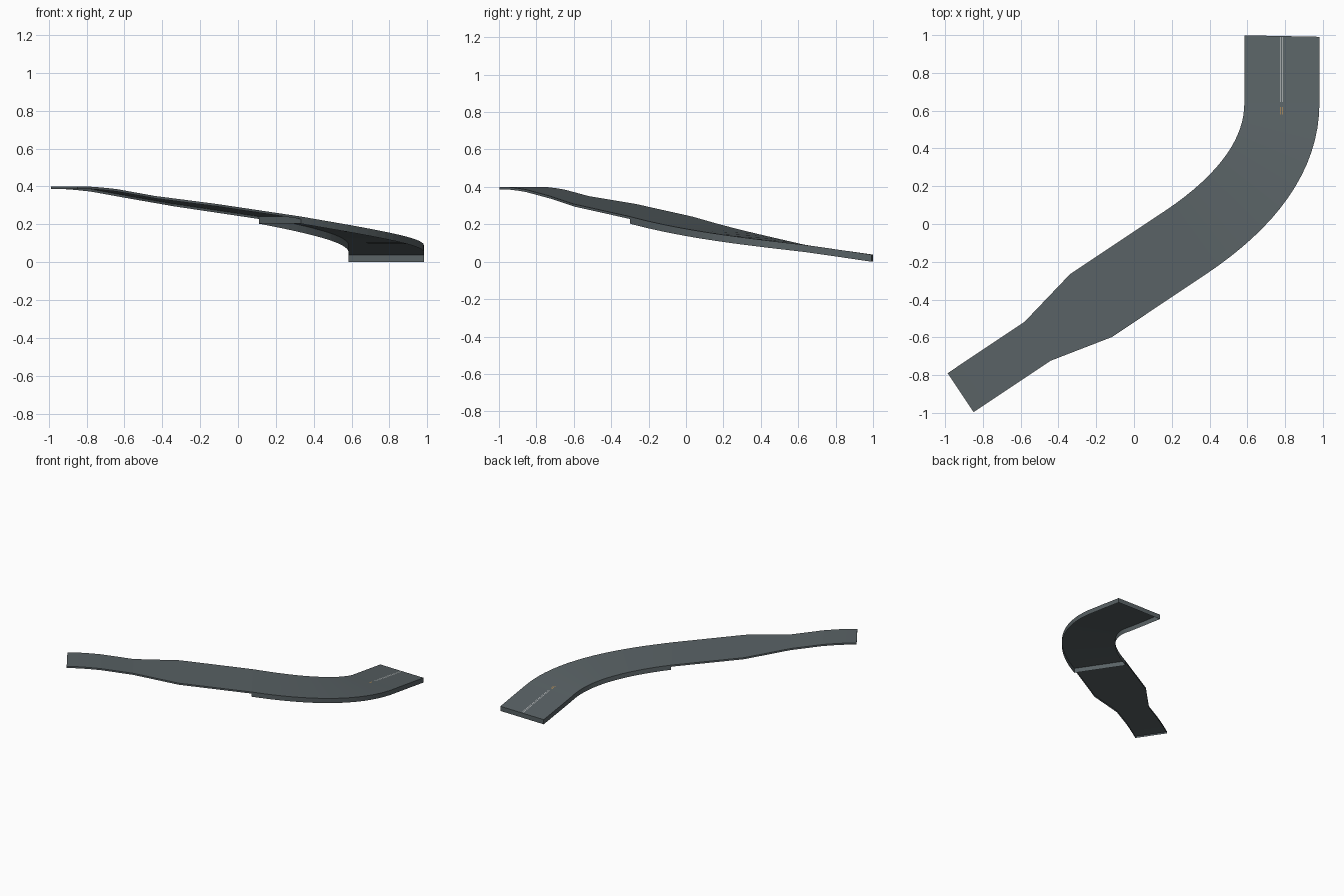
import bpy, bmesh, math
from mathutils import Vector

if "Cube" in bpy.data.objects:
    bpy.data.objects.remove(bpy.data.objects["Cube"])

def material(name, col):
    m = bpy.data.materials.new(name)
    m.diffuse_color = (*col, 1)
    m.use_nodes = True
    m.node_tree.nodes["Principled BSDF"].inputs["Base Color"].default_value = m.diffuse_color
    return m

asphalt = material("asphalt grey", (0.10, 0.122, 0.13))
white = material("line white", (0.75, 0.75, 0.75))
orange = material("line orange", (0.75, 0.36, 0.08))

def interp(table, s):
    for (a, u), (b, v) in zip(table, table[1:]):
        if s <= b:
            return u + (v - u) * max(0, s - a) / (b - a)
    return table[-1][1]

# Centre line: straight ramp, a bend, then a straight end
start, corner, end = Vector((-0.918, -0.893)), Vector((0.783, 0.243)), Vector((0.783, 0.995))
along = (corner - start).normalized()
b0, b1 = Vector((0.27, -0.10)), Vector((0.783, 0.64))
WALL = 1.37
pts = [start + along * s for s in (0, 0.08, 0.16, 0.25, 0.37, 0.49, 0.83, 1.1, WALL)]
for i in range(17):
    t = i / 16
    pts.append(b0 * (1 - t) ** 2 + corner * 2 * t * (1 - t) + b1 * t * t)
pts += [Vector((0.783, 0.82)), end]

dist = [0.0]
for p, q in zip(pts, pts[1:]):
    dist.append(dist[-1] + (q - p).length)
L = dist[-1]
heights = [(0, 0.4), (0.08, 0.399), (0.16, 0.394), (0.25, 0.386), (0.49, 0.35),
           (0.83, 0.308), (WALL, 0.241), (L - 0.36, 0.09), (L, 0.038)]
widths = [(0, 0.248), (0.49, 0.248), (0.83, 0.40), (L, 0.397)]

# Station: centre, unit vector to the left, height, half width
stations = []
for i, p in enumerate(pts):
    d = (pts[min(i + 1, len(pts) - 1)] - pts[max(i - 1, 0)]).normalized()
    if i == len(pts) - 1:
        d = Vector((0.02, 1)).normalized()
    stations.append((p, Vector((-d.y, d.x)), interp(heights, dist[i]), interp(widths, dist[i]) / 2))

def point(st, off, dz):
    p = st[0] + st[1] * off
    return (p.x, p.y, st[2] + dz)

def make(name, quads, mat):
    bm = bmesh.new()
    for q in quads:
        bm.faces.new([bm.verts.new(v) for v in q])
    bmesh.ops.remove_doubles(bm, verts=bm.verts, dist=0.0002)
    me = bpy.data.meshes.new(name)
    bm.to_mesh(me)
    bm.free()
    me.materials.append(mat)
    ob = bpy.data.objects.new(name, me)
    bpy.context.collection.objects.link(ob)
    return ob

def cross_wall(st, depth, flip):
    q = [point(st, st[3], 0), point(st, st[3], -depth), point(st, -st[3], -depth), point(st, -st[3], 0)]
    return q[::-1] if flip else q

# Open-bottomed deck: road surface, side skirts and end walls
def deck(name, sts, depth):
    quads = []
    for a, b in zip(sts, sts[1:]):
        quads.append([point(a, a[3], 0), point(a, -a[3], 0), point(b, -b[3], 0), point(b, b[3], 0)])
        quads.append([point(a, -a[3], 0), point(a, -a[3], -depth), point(b, -b[3], -depth), point(b, -b[3], 0)])
        quads.append([point(a, a[3], 0), point(b, b[3], 0), point(b, b[3], -depth), point(a, a[3], -depth)])
    quads.append(cross_wall(sts[0], depth, False))
    quads.append(cross_wall(sts[-1], depth, True))
    return make(name, quads, asphalt)

deck("upper_ramp", stations[:9], 0.013)
deck("lower_ramp", stations[8:], 0.038)

# Centre line markings: thin strips just above the surface
def strip(name, y0, y1, off, mat):
    n = 0.0015
    def z(y):
        return 0.038 + (0.995 - y) * (0.052 / 0.355) + n
    x = 0.783 + off
    make(name, [[(x - n, y0, z(y0)), (x + n, y0, z(y0)), (x + n, y1, z(y1)), (x - n, y1, z(y1))]], mat)

for side in (-1, 1):
    strip("white_centre_line", 0.645, 0.99, side * 0.005, white)
    strip("orange_centre_line", 0.58, 0.62, side * 0.005 - 0.003, orange)
